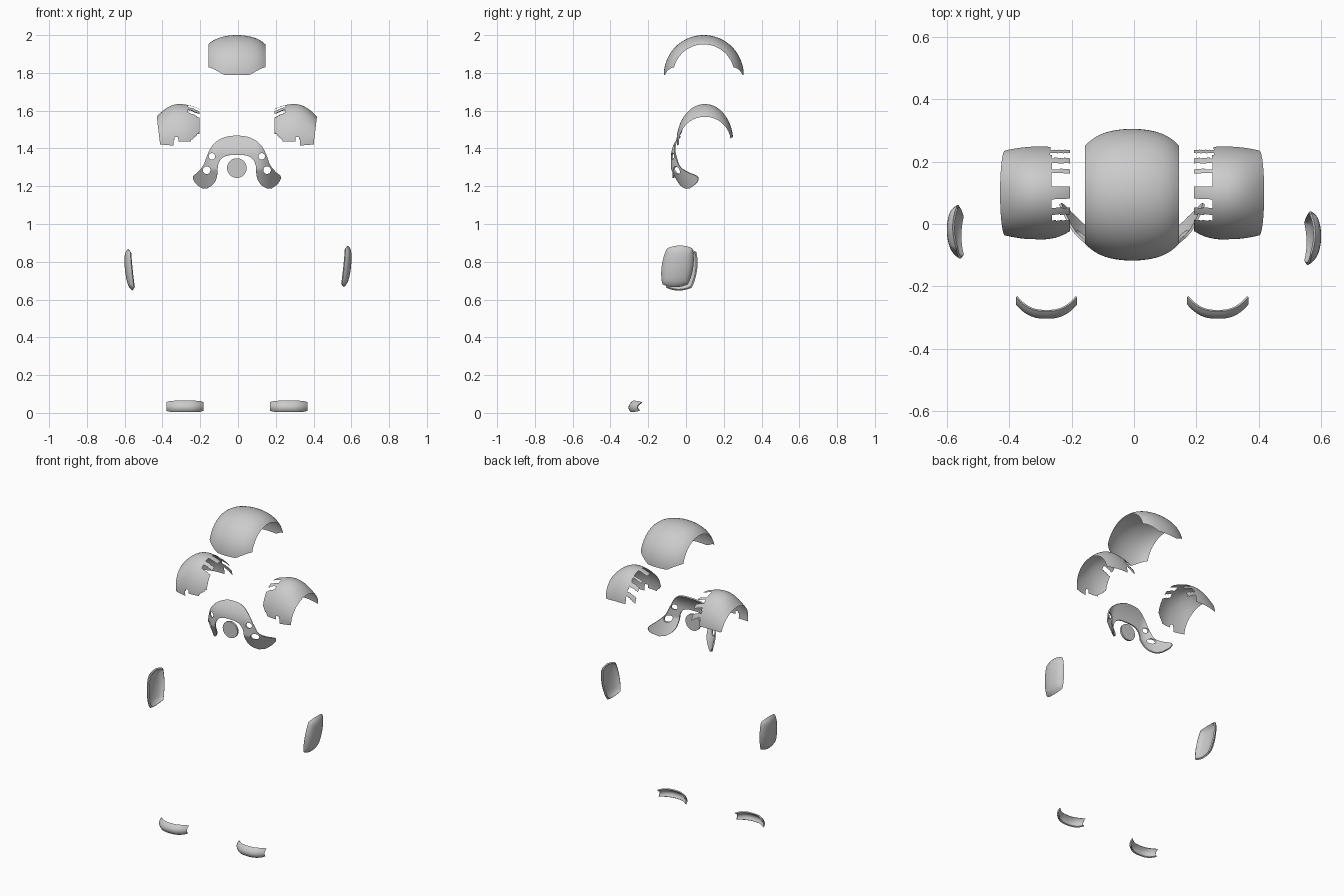
import bpy, bmesh, math
from math import sin, cos, pi, sqrt

if "Cube" in bpy.data.objects:
    bpy.data.objects.remove(bpy.data.objects["Cube"])

CX = -0.006  # mirror plane of the suit


def finish(obj):
    bpy.ops.object.select_all(action='DESELECT')
    obj.select_set(True)
    bpy.context.view_layer.objects.active = obj
    for m in list(obj.modifiers):
        bpy.ops.object.modifier_apply(modifier=m.name)
    bpy.ops.object.shade_smooth_by_angle(angle=math.radians(40))


def patch(name, f, nu, nv, keep=None, thick=0.0, cutters=()):
    """Curved sheet: f maps u,v in 0..1 to a point; keep(point) masks faces."""
    bm = bmesh.new()
    g = [[bm.verts.new(f(i / nu, j / nv)) for j in range(nv + 1)] for i in range(nu + 1)]
    for i in range(nu):
        for j in range(nv):
            if keep is None or keep(f((i + .5) / nu, (j + .5) / nv)):
                bm.faces.new((g[i][j], g[i + 1][j], g[i + 1][j + 1], g[i][j + 1]))
    bmesh.ops.delete(bm, geom=[v for v in bm.verts if not v.link_faces], context='VERTS')
    bmesh.ops.recalc_face_normals(bm, faces=bm.faces)
    me = bpy.data.meshes.new(name)
    bm.to_mesh(me)
    bm.free()
    obj = bpy.data.objects.new(name, me)
    bpy.context.collection.objects.link(obj)
    if thick:
        m = obj.modifiers.new("thickness", 'SOLIDIFY')
        m.thickness, m.offset = thick, 0
    for c in cutters:
        m = obj.modifiers.new("hole", 'BOOLEAN')
        m.operation, m.object, m.solver = 'DIFFERENCE', c, 'EXACT'
    finish(obj)
    return obj


def disc(name, x, y, z, r, depth):
    bpy.ops.mesh.primitive_cylinder_add(vertices=32, radius=r, depth=depth,
                                        location=(x, y, z), rotation=(pi / 2, 0, 0))
    obj = bpy.context.object
    obj.name = name
    return obj


# Helmet: barrel-shaped arch with rounded ends
def helmet(u, v):
    s = 2 * u - 1
    r = 0.2115 - 0.035 * s * s - 0.014 * s ** 6
    end = 0.26 * max(0, abs(s) - 0.45) / 0.55
    t = end + v * (pi - 2 * end)
    return (CX + 0.151 * s, 0.094 - r * cos(t), 1.7885 + r * sin(t))


patch("helmet_shell", helmet, 24, 48)


# Shoulder guards: arched plates with broken strips along the inner edge
STRIPS = [(0.228, 0.238), (0.195, 0.212), (0.163, 0.176), (0.08, 0.12), (0.03, 0.052), (-0.06, 0.012)]


def shoulder(side):
    def f(a, v):
        t = -0.1 + v * (pi - 0.03)
        s = (a - 0.53) / 0.5
        out, inn = max(0, -s), max(0, s)
        up = max(0, sin(t))
        x = 0.424 - 0.225 * a - 0.016 * (1 - up) * (1 - a)
        ry = 0.15 - 0.012 * out ** 2 - (0.025 if cos(t) > 0 else 0.01) * inn ** 2
        z = 1.435 + (0.2 - 0.06 * out ** 2 - 0.03 * inn ** 2) * sin(t)
        return (CX + side * x, 0.1 - ry * cos(t), z)

    def keep(p):
        d = abs(p[0] - CX)
        if p[1] < 0.05:
            if p[2] < 1.46 and 0.312 < d < 0.332:
                return False
            if d < 0.312 and p[2] < 1.435 + max(0, 0.25 - d):
                return False
        if p[1] > 0.1 and p[2] < 1.455:
            return False
        return d > 0.26 or any(a < p[1] < b for a, b in STRIPS)
    return f, keep


for side, word in ((-1, "left"), (1, "right")):
    f, keep = shoulder(side)
    patch(word + "_shoulder_guard", f, 34, 110, keep)


# Chest collar: outer and inner outlines (half), swept round the chest
OUTER = [(0, 1.465), (.05, 1.461), (.1, 1.44), (.135, 1.405), (.158, 1.355),
         (.175, 1.31), (.205, 1.275), (.23, 1.25), (.215, 1.215), (.182, 1.19)]
INNER = [(0, 1.366), (.035, 1.365), (.065, 1.357), (.088, 1.338), (.1, 1.31),
         (.102, 1.28), (.104, 1.26), (.11, 1.235), (.128, 1.208), (.155, 1.19)]


def sample(pts, q):
    """Catmull-Rom through the outline points, q in 0..1."""
    q *= len(pts) - 1
    i = min(int(q), len(pts) - 2)
    t = q - i
    p1, p2 = pts[i], pts[i + 1]
    p0 = pts[i - 1] if i else (-p2[0], p2[1])
    p3 = pts[min(i + 2, len(pts) - 1)]
    return [0.5 * (2 * b + (c - a) * t + (2 * a - 5 * b + 4 * c - d) * t * t
                   + (3 * b - a - 3 * c + d) * t ** 3) for a, b, c, d in zip(p0, p1, p2, p3)]


def collar(u, v):
    s = 2 * u - 1
    o, n = sample(OUTER, abs(s)), sample(INNER, abs(s))
    x, z = (n[k] + (o[k] - n[k]) * v for k in (0, 1))
    y = -0.075 + 0.1 * (max(0, x - 0.1) / 0.12) ** 2
    y += 0.04 * (max(0, z - 1.36) / 0.1) ** 2 + 0.5 * max(0, 1.29 - z)
    return (CX + math.copysign(x, s), y, z)


cutters = [disc("hole_cutter", CX + s * x, -0.03, z, r, 0.3)
           for s in (-1, 1) for x, z, r in ((.132, 1.358, .017), (.16, 1.285, .02))]
patch("chest_collar", collar, 72, 10, thick=0.008, cutters=cutters)
for c in cutters:
    bpy.data.objects.remove(c, do_unlink=True)

# Round chest disc under the collar
finish(disc("chest_disc", CX, -0.066, 1.296, 0.052, 0.012))


# Hand guards: domed rounded rectangles
def hand(side, yc, zc):
    def f(u, v):
        a, b = 2 * u - 1, 2 * v - 1
        p, q = a * sqrt(1 - 0.36 * b * b), b * sqrt(1 - 0.25 * a * a)
        x = 0.594 + 0.011 * q - 0.02 * p * p - 0.012 * q * q - 0.014 * max(abs(a), abs(b)) ** 8
        return (side * x, yc + 0.08 * p + 0.014 * q, zc + 0.107 * q)
    return f


patch("left_hand_guard", hand(-1, -0.025, 0.758), 24, 24, thick=0.009)
patch("right_hand_guard", hand(1, -0.045, 0.776), 24, 24, thick=0.009)


# Toe caps: curved bumpers
def toe(side):
    def f(u, v):
        a, b = 2 * u - 1, 2 * v - 1
        y = -0.3 + 0.045 * abs(a) ** 2.6 + 0.016 * b * b + 0.006 * b
        h = 0.028 * (1 - 0.25 * a ** 6)
        return (CX + side * (0.275 + 0.096 * a), y, 0.034 + h * b)
    return f


for side, word in ((-1, "left"), (1, "right")):
    patch(word + "_toe_cap", toe(side), 28, 10, thick=0.007)
